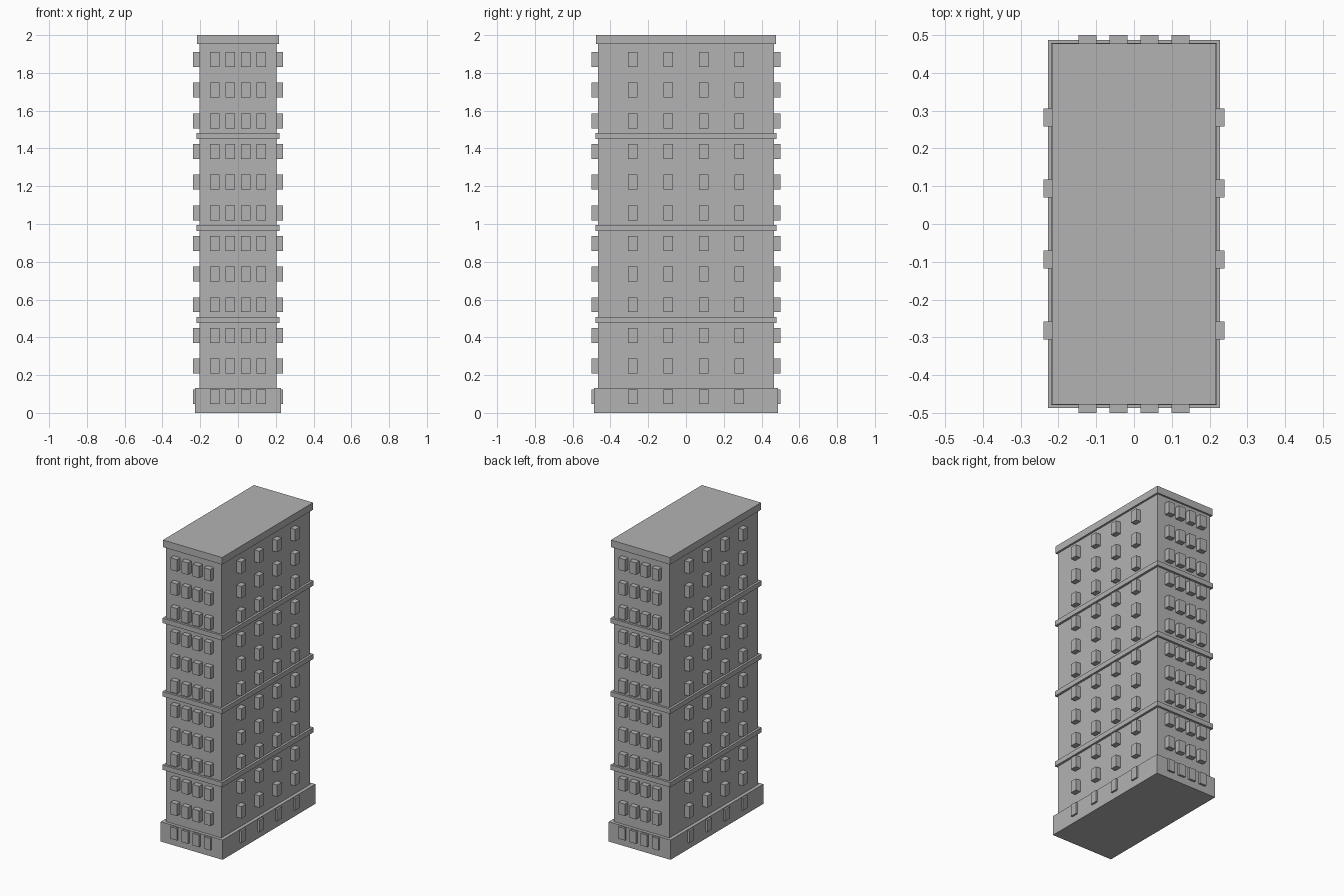
import bpy

cube = bpy.data.objects.get("Cube")
if cube:
    bpy.data.objects.remove(cube, do_unlink=True)

grey = bpy.data.materials.new("concrete grey")
grey.use_nodes = True
GREY = (0.45, 0.45, 0.45, 1)
grey.diffuse_color = GREY
grey.node_tree.nodes["Principled BSDF"].inputs["Base Color"].default_value = GREY


def box(name, half_x, half_y, bottom, top, x=0, y=0):
    """Flat-sided block given by half widths and its z range."""
    bpy.ops.mesh.primitive_cube_add(size=2, location=(x, y, (bottom + top) / 2))
    ob = bpy.context.object
    ob.name = name
    ob.scale = (half_x, half_y, (top - bottom) / 2)
    bpy.ops.object.transform_apply(location=False, rotation=False, scale=True)
    ob.data.materials.append(grey)
    return ob


def stack(ob, count, step):
    """Repeat a part upwards."""
    mod = ob.modifiers.new("floors", 'ARRAY')
    mod.count = count
    mod.use_relative_offset = False
    mod.use_constant_offset = True
    mod.constant_offset_displace = (0, 0, step)


# Main masses
box("tower_body", 0.204, 0.465, 0.0, 1.97)
box("base_plinth", 0.227, 0.486, 0.0, 0.131)
box("roof_cornice", 0.217, 0.477, 1.953, 2.0)

# Ledges between groups of floors
stack(box("floor_ledge", 0.219, 0.479, 0.476, 0.508), 3, 0.487)

# Projecting window blocks: one column per position, repeated on each floor
FLOORS, FLOOR_STEP = 12, 0.1623
SILL, HEAD = 0.046, 0.125
HALF_WIDTH, HALF_DEPTH = 0.024, 0.035

for i in range(4):
    offset = i - 1.5
    for side, label in ((-1, "front"), (1, "back")):
        stack(box(f"{label}_windows_{i + 1}", HALF_WIDTH, HALF_DEPTH, SILL, HEAD,
                  x=offset * 0.082, y=side * (0.5 - HALF_DEPTH)), FLOORS, FLOOR_STEP)
    for side, label in ((-1, "right"), (1, "left")):
        stack(box(f"{label}_windows_{i + 1}", HALF_DEPTH, HALF_WIDTH, SILL, HEAD,
                  x=side * (0.239 - HALF_DEPTH), y=offset * 0.188), FLOORS, FLOOR_STEP)
